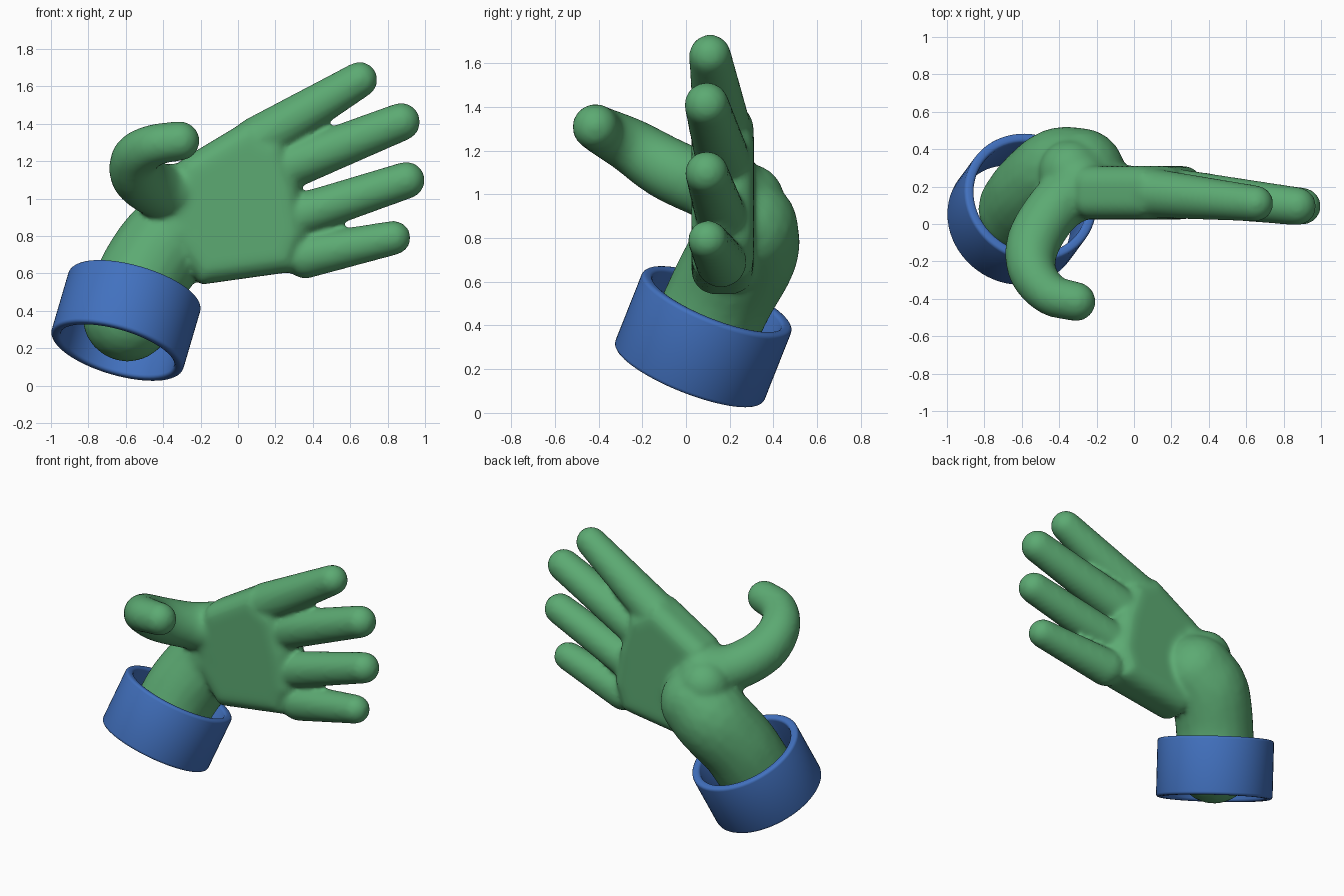
import bpy, bmesh, math
from mathutils import Vector

if "Cube" in bpy.data.objects:
    bpy.data.objects.remove(bpy.data.objects["Cube"])


def material(name, rgb):
    m = bpy.data.materials.new(name)
    m.diffuse_color = (*rgb, 1)
    m.use_nodes = True
    m.node_tree.nodes["Principled BSDF"].inputs["Base Color"].default_value = m.diffuse_color
    return m


def make_object(name, bm, mat):
    me = bpy.data.meshes.new(name)
    bmesh.ops.recalc_face_normals(bm, faces=bm.faces)
    bm.to_mesh(me)
    bm.free()
    me.materials.append(mat)
    ob = bpy.data.objects.new(name, me)
    bpy.context.collection.objects.link(ob)
    for p in me.polygons:
        p.use_smooth = True
    return ob


def spline(points, steps):
    """Catmull-Rom through (x, y, z, radius) points."""
    pts = [Vector(p) for p in points]
    pts = [2 * pts[0] - pts[1]] + pts + [2 * pts[-1] - pts[-2]]
    out = []
    for a, b, c, d in zip(pts, pts[1:], pts[2:], pts[3:]):
        for i in range(steps):
            t = i / steps
            out.append(0.5 * (2 * b + (c - a) * t + (2 * a - 5 * b + 4 * c - d) * t * t
                              + (3 * b - a - 3 * c + d) * t ** 3))
    return out + [pts[-2]]


def limb(bm, points, steps=1):
    """Rounded limb: hulls between neighbouring spheres."""
    path = spline(points, steps)
    for a, b in zip(path, path[1:]):
        part = bmesh.new()
        for p in (a, b):
            ret = bmesh.ops.create_icosphere(part, subdivisions=3, radius=p[3])
            bmesh.ops.translate(part, verts=ret['verts'], vec=Vector(p[:3]))
        hull = bmesh.ops.convex_hull(part, input=part.verts)
        inner = [v for v in hull['geom_interior'] if isinstance(v, bmesh.types.BMVert)]
        bmesh.ops.delete(part, geom=inner, context='VERTS')
        bmesh.ops.delete(part, geom=[v for v in part.verts if not v.link_faces], context='VERTS')
        bmesh.ops.recalc_face_normals(part, faces=part.faces)
        tmp = bpy.data.meshes.new("limb_part")
        part.to_mesh(tmp)
        part.free()
        bm.from_mesh(tmp)
        bpy.data.meshes.remove(tmp)


green = material("glove green", (0.107, 0.402, 0.17))
blue = material("cuff blue", (0.054, 0.165, 0.52))

# Palm: rounded slab
hand = bmesh.new()
outline = [(-.2, .54), (.3, .61), (.37, .8), (.33, 1.05), (.25, 1.3),
           (.05, 1.42), (-.3, 1.21), (-.41, 1.0), (-.36, .75)]
face = hand.faces.new([hand.verts.new((x, .025, z)) for x, z in outline])
ext = bmesh.ops.extrude_face_region(hand, geom=[face])
bmesh.ops.translate(hand, vec=(0, .285, 0),
                    verts=[v for v in ext['geom'] if isinstance(v, bmesh.types.BMVert)])
bmesh.ops.recalc_face_normals(hand, faces=hand.faces)
rims = [e for e in hand.edges if abs(e.verts[0].co.y - e.verts[1].co.y) < .01]
bmesh.ops.bevel(hand, geom=rims, offset=.1, segments=5, profile=.5, affect='EDGES')

# Four fingers, base to tip
for base, tip in [((.1, .165, 1.305, .133), (.65, .11, 1.635, .097)),
                  ((.27, .165, 1.17, .125), (.872, .095, 1.41, .103)),
                  ((.3, .16, .9, .118), (.9, .095, 1.098, .1)),
                  ((.36, .16, .69, .118), (.832, .1, .79, .092))]:
    limb(hand, [base, tip])

# Curled thumb
limb(hand, [(-.28, .2, 1.02, .17), (-.42, .09, 1.04, .15), (-.535, -.09, 1.12, .145),
            (-.545, -.25, 1.22, .128), (-.45, -.375, 1.285, .112), (-.31, -.415, 1.308, .106)], 4)

# Forearm bending into the wrist, with the heel bump behind the thumb
limb(hand, [(-.59, .08, .37, .243), (-.52, .17, .56, .245), (-.4, .265, .74, .25),
            (-.29, .27, .84, .245)], 4)
limb(hand, [(-.34, .28, .97, .172), (-.2, .2, .95, .16)])

# Fuse into one smooth skin
hand_ob = make_object("hand", hand, green)
fuse = hand_ob.modifiers.new("fuse", 'REMESH')
fuse.mode = 'VOXEL'
fuse.voxel_size = .016
fuse.use_smooth_shade = True
soften = hand_ob.modifiers.new("soften", 'SMOOTH')
soften.factor = .5
soften.iterations = 10

# Cuff: rounded open ring turned around a tilted axis
cuff = bmesh.new()
bottom, top = Vector((-.648, .013, .182)), Vector((-.55, .145, .515))
axis = top - bottom
length = axis.length
tilt = axis.to_track_quat('Z', 'Y')
r_out, r_in, b = .367, .315, .018
profile = []
for r, z, start in [(r_out - b, b, -90), (r_out - b, length - b, 0),
                    (r_in + b, length - b, 90), (r_in + b, b, 180)]:
    for k in range(4):
        a = math.radians(start + 30 * k)
        profile.append((r + b * math.cos(a), z + b * math.sin(a)))
N = 64
rings = []
for i in range(N):
    a = 2 * math.pi * i / N
    rings.append([cuff.verts.new(bottom + tilt @ Vector((r * math.cos(a), r * math.sin(a), z)))
                  for r, z in profile])
n = len(profile)
for i in range(N):
    p, q = rings[i], rings[(i + 1) % N]
    for j in range(n):
        cuff.faces.new((p[j], q[j], q[(j + 1) % n], p[(j + 1) % n]))
make_object("cuff", cuff, blue)
